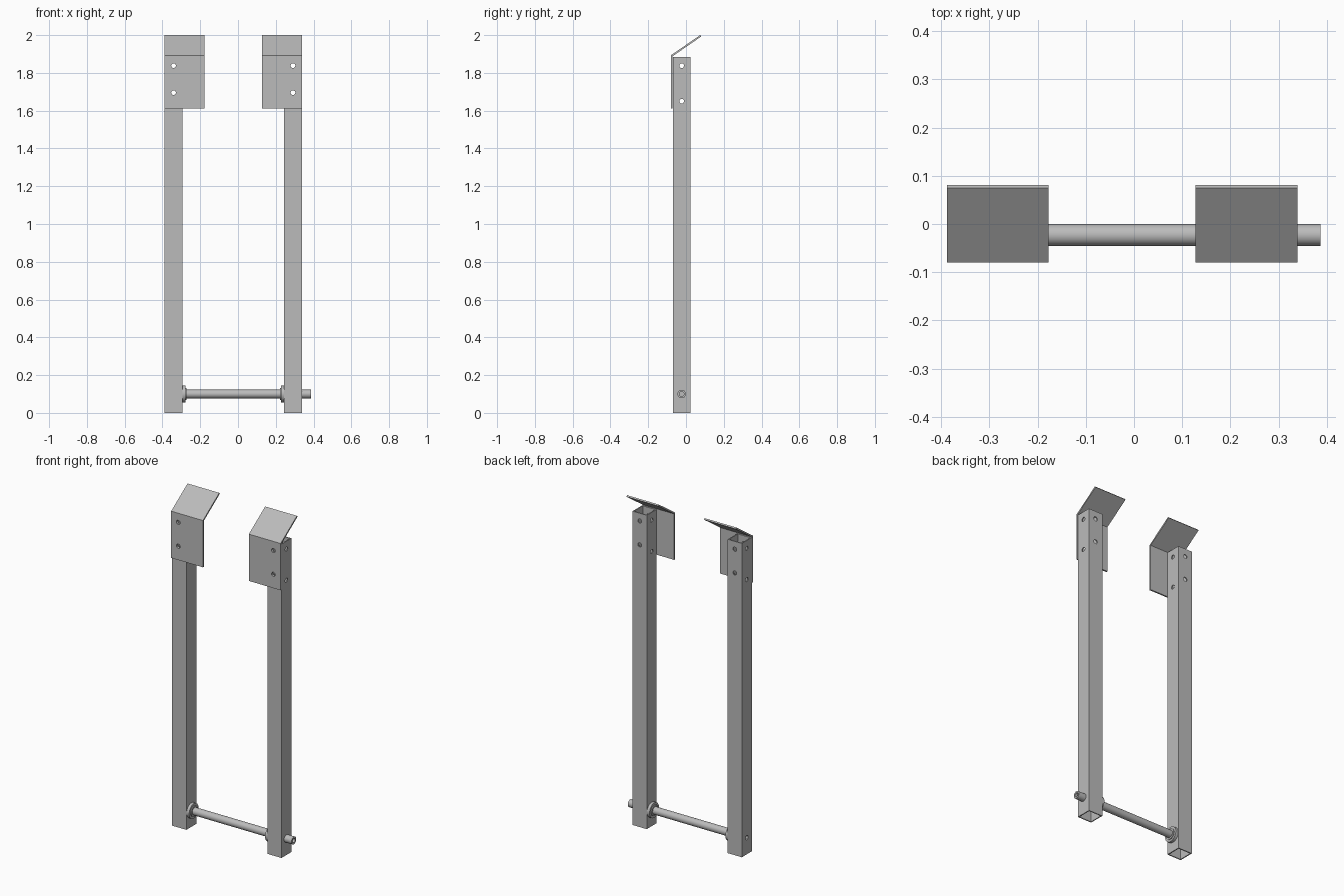
import bpy
import bmesh
from math import pi
from mathutils import Matrix, Vector

cube = bpy.data.objects.get("Cube")
if cube:
    bpy.data.objects.remove(cube, do_unlink=True)

steel = bpy.data.materials.new("grey steel")
steel.use_nodes = True
GREY = (0.5, 0.5, 0.5, 1)
steel.diffuse_color = GREY
steel.node_tree.nodes["Principled BSDF"].inputs["Base Color"].default_value = GREY

MID_Y = -0.023      # centre line of the posts
ROD_Z = 0.1
POST_W = 0.094
WALL = 0.006
POST_TOP = 1.885
HOLE_R = 0.0125
TURN = {"X": Matrix.Rotation(pi / 2, 4, "Y"), "Y": Matrix.Rotation(pi / 2, 4, "X")}


def finish(name, bm):
    mesh = bpy.data.meshes.new(name)
    bmesh.ops.recalc_face_normals(bm, faces=bm.faces)
    bm.to_mesh(mesh)
    bm.free()
    mesh.materials.append(steel)
    obj = bpy.data.objects.new(name, mesh)
    bpy.context.collection.objects.link(obj)
    return obj


def box(name, center, size):
    bm = bmesh.new()
    matrix = Matrix.Translation(center) @ Matrix.Diagonal((*size, 1))
    bmesh.ops.create_cube(bm, size=1, matrix=matrix)
    return finish(name, bm)


def cylinder(name, center, radius, length, axis, sides=32):
    bm = bmesh.new()
    bmesh.ops.create_cone(bm, cap_ends=True, segments=sides, radius1=radius,
                          radius2=radius, depth=length,
                          matrix=Matrix.Translation(center) @ TURN[axis])
    return finish(name, bm)


def cut(obj, cutters):
    """Subtract each cutter, bake the result and discard the cutters."""
    for cutter in cutters:
        cutter.hide_render = True
        mod = obj.modifiers.new("cut", "BOOLEAN")
        mod.operation = "DIFFERENCE"
        mod.solver = "EXACT"
        mod.object = cutter
    graph = bpy.context.evaluated_depsgraph_get()
    mesh = bpy.data.meshes.new_from_object(obj.evaluated_get(graph))
    obj.modifiers.clear()
    obj.data = mesh
    for cutter in cutters:
        bpy.data.objects.remove(cutter, do_unlink=True)


def smooth(obj):
    bpy.ops.object.select_all(action="DESELECT")
    obj.select_set(True)
    bpy.context.view_layer.objects.active = obj
    bpy.ops.object.shade_smooth_by_angle()


def bent_plate(name, x0, x1):
    # Side profile of the folded sheet, extruded along x
    profile = [(-0.08, 1.612), (-0.08, 1.893), (0.075, 2.0),
               (0.081, 1.993), (-0.071, 1.888), (-0.071, 1.612)]
    bm = bmesh.new()
    face = bm.faces.new([bm.verts.new((x0, y, z)) for y, z in profile])
    ext = bmesh.ops.extrude_face_region(bm, geom=[face])
    verts = [v for v in ext["geom"] if isinstance(v, bmesh.types.BMVert)]
    bmesh.ops.translate(bm, verts=verts, vec=Vector((x1 - x0, 0, 0)))
    return finish(name, bm)


def front_holes(x):
    return [cylinder("hole_cutter", (x, MID_Y, z), HOLE_R, 0.3, "Y", 20)
            for z in (1.695, 1.838)]


def side_holes(x):
    return [cylinder("hole_cutter", (x, MID_Y, z), HOLE_R, 0.3, "X", 20)
            for z in (1.65, 1.838)]


# Posts with top plates and rod collars
for side, x, plate_x, inward in (("right", -0.341, -0.388, 1),
                                 ("left", 0.291, 0.128, -1)):
    post = box(side + "_post", (x, MID_Y, POST_TOP / 2), (POST_W, POST_W, POST_TOP))
    inner = POST_W - 2 * WALL
    cutters = [box("bore_cutter", (x, MID_Y, POST_TOP / 2), (inner, inner, 3))]
    cutters += front_holes(x) + side_holes(x)
    if side == "right":
        # Bolt hole in the outer wall
        cutters.append(cylinder("hole_cutter", (x - POST_W / 2, MID_Y, ROD_Z),
                                HOLE_R, 0.03, "X", 20))
    cut(post, cutters)

    plate = bent_plate(side + "_top_plate", plate_x, plate_x + 0.211)
    cut(plate, front_holes(x))

    face_x = x + inward * POST_W / 2
    for part, radius, thick in (("collar", 0.045, 0.017), ("collar_hub", 0.032, 0.022)):
        smooth(cylinder(side + "_" + part, (face_x + inward * thick / 2, MID_Y, ROD_Z),
                        radius, thick, "X"))

# Cross rod with a blind bore in each end
start, end = -0.381, 0.387
rod = cylinder("cross_rod", ((start + end) / 2, MID_Y, ROD_Z), 0.0225, end - start, "X")
cut(rod, [cylinder("bore_cutter", (x, MID_Y, ROD_Z), HOLE_R, 0.16, "X", 20)
          for x in (start, end)])
smooth(rod)
